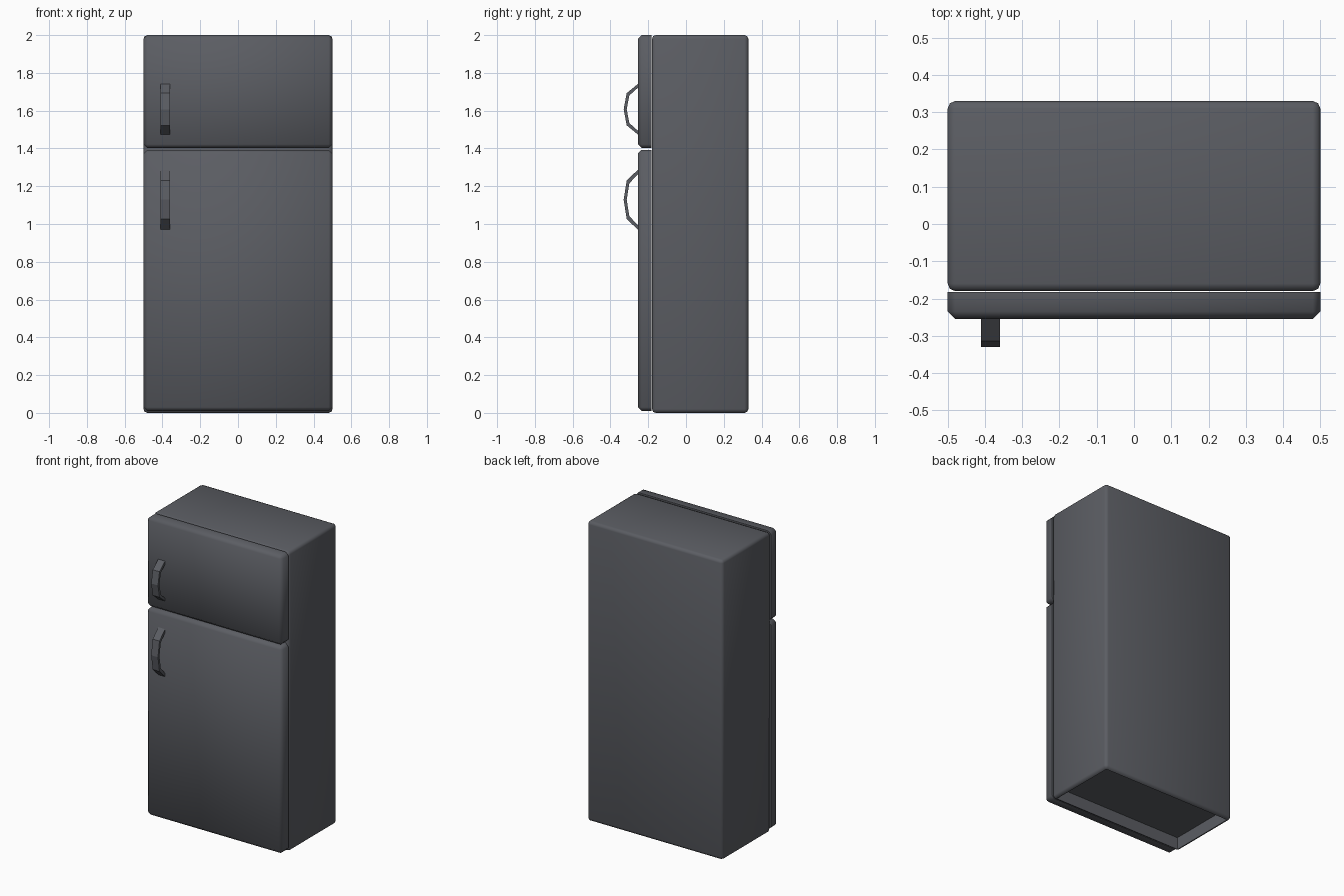
import bpy, bmesh
from mathutils import Vector

if "Cube" in bpy.data.objects:
    bpy.data.objects.remove(bpy.data.objects["Cube"])

mat = bpy.data.materials.new("dark_grey")
mat.diffuse_color = (0.105, 0.11, 0.125, 1)
mat.use_nodes = True
mat.node_tree.nodes["Principled BSDF"].inputs["Base Color"].default_value = mat.diffuse_color


def finish(bm, name, angle=0.9):
    bmesh.ops.recalc_face_normals(bm, faces=bm.faces)
    me = bpy.data.meshes.new(name)
    bm.to_mesh(me)
    bm.free()
    ob = bpy.data.objects.new(name, me)
    bpy.context.collection.objects.link(ob)
    me.materials.append(mat)
    bpy.ops.object.select_all(action='DESELECT')
    ob.select_set(True)
    bpy.context.view_layer.objects.active = ob
    bpy.ops.object.shade_smooth_by_angle(angle=angle)


def box(lo, hi):
    bm = bmesh.new()
    bmesh.ops.create_cube(bm, size=1)
    for v in bm.verts:
        v.co = Vector([lo[i] + (v.co[i] + 0.5) * (hi[i] - lo[i]) for i in range(3)])
    return bm


# cabinet with rounded edges and a shallow recess underneath
bm = box((-0.5, -0.18, 0), (0.5, 0.33, 2))
bmesh.ops.bevel(bm, geom=bm.edges[:], offset=0.02, segments=2, profile=0.5,
                affect='EDGES')
bm.normal_update()
bottom = min(bm.faces, key=lambda f: f.calc_center_median().z)
bmesh.ops.inset_region(bm, faces=[bottom], thickness=0.003)
bmesh.ops.translate(bm, verts=bottom.verts[:], vec=(0, 0, 0.08))
finish(bm, "cabinet")


# doors, chamfered everywhere except around the back face
def door(name, z0, z1):
    bm = box((-0.5, -0.255, z0), (0.5, -0.183, z1))
    edges = [e for e in bm.edges if min(v.co.y for v in e.verts) < -0.2]
    bmesh.ops.bevel(bm, geom=edges, offset=0.02, segments=1, affect='EDGES')
    finish(bm, name)


door("freezer_door", 1.402, 2.0)
door("fridge_door", 0.01, 1.393)


# handles: bent flat strips
def handle(name, z0, z1):
    h = z1 - z0
    outer = [(-0.25, 0), (-0.314, 0.19), (-0.33, 0.5), (-0.314, 0.81), (-0.25, 1)]
    inner = [(-0.25, 0.07), (-0.3, 0.235), (-0.314, 0.5), (-0.3, 0.765), (-0.25, 0.93)]
    bm = bmesh.new()
    rings = []
    for (yo, to), (yi, ti) in zip(outer, inner):
        rings.append([bm.verts.new((x, y, z0 + t * h)) for x, y, t in
                      ((-0.41, yo, to), (-0.36, yo, to), (-0.36, yi, ti), (-0.41, yi, ti))])
    for a, b in zip(rings, rings[1:]):
        for i in range(4):
            j = (i + 1) % 4
            bm.faces.new((a[i], a[j], b[j], b[i]))
    bm.faces.new(rings[0])
    bm.faces.new(rings[-1])
    finish(bm, name, 0.3)


handle("freezer_handle", 1.47, 1.745)
handle("fridge_handle", 0.965, 1.292)
